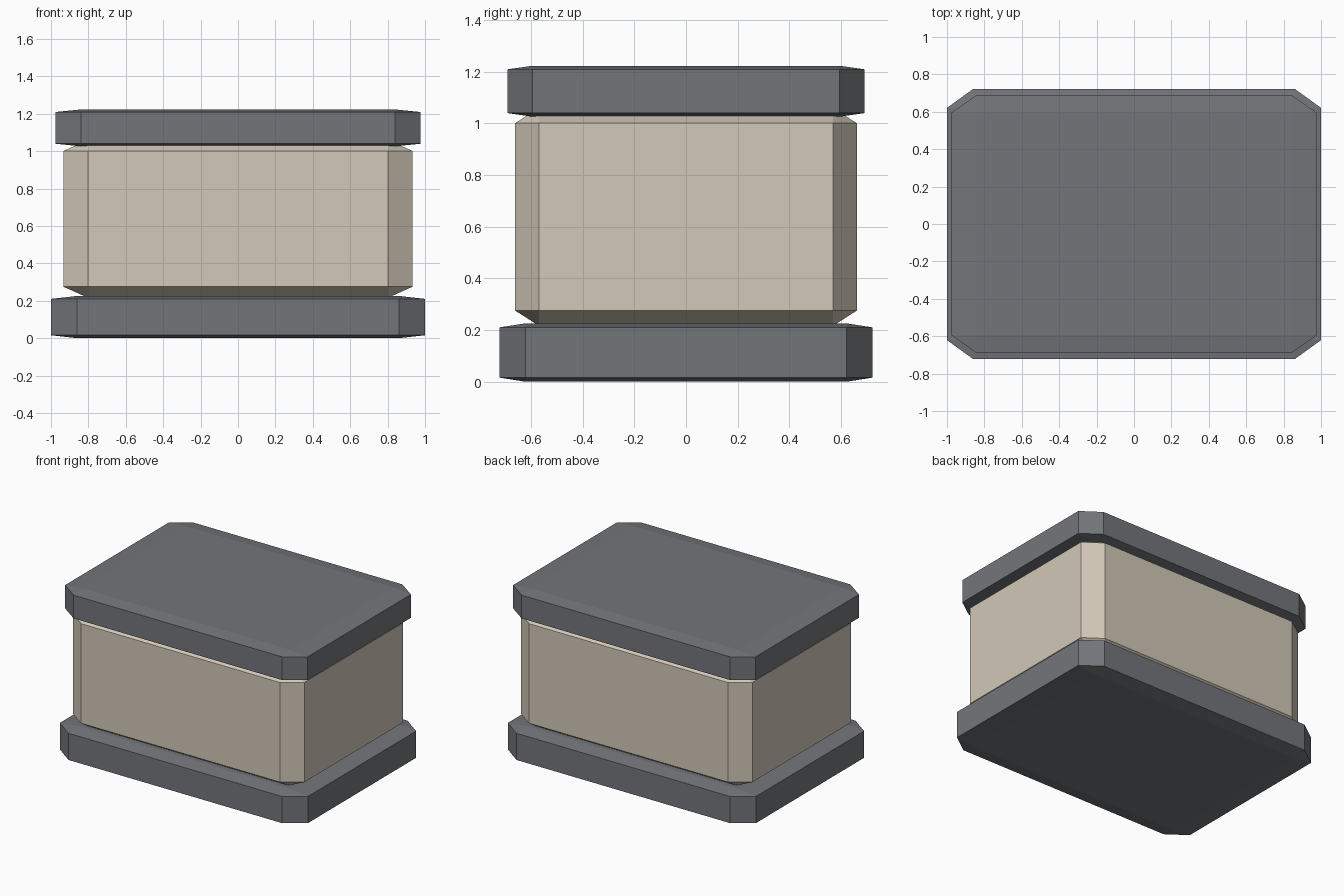
import bpy
import bmesh
from mathutils import Vector

default = bpy.data.objects.get("Cube")
if default:
    bpy.data.objects.remove(default, do_unlink=True)


def make_material(name, rgb):
    mat = bpy.data.materials.new(name)
    mat.use_nodes = True
    color = (*rgb, 1.0)
    mat.diffuse_color = color
    mat.node_tree.nodes["Principled BSDF"].inputs["Base Color"].default_value = color
    return mat


def chamfered_block(name, width, depth, bottom, top, mat):
    """Unit block with chamfered edges, stretched to size so chamfers stretch too."""
    bm = bmesh.new()
    bmesh.ops.create_cube(bm, size=2.0)
    bmesh.ops.bevel(bm, geom=bm.edges[:], offset=0.14, offset_type='OFFSET',
                    segments=1, profile=0.5, affect='EDGES')
    bmesh.ops.scale(bm, verts=bm.verts,
                    vec=Vector((width, depth, top - bottom)) / 2)
    bmesh.ops.translate(bm, verts=bm.verts, vec=(0, 0, (top + bottom) / 2))
    mesh = bpy.data.meshes.new(name)
    bm.to_mesh(mesh)
    bm.free()
    mesh.materials.append(mat)
    obj = bpy.data.objects.new(name, mesh)
    bpy.context.collection.objects.link(obj)
    return obj


slate = make_material("slate_grey", (0.171, 0.181, 0.195))
cream = make_material("warm_cream", (0.645, 0.578, 0.479))

# Plinth, main body and lid stacked upwards
chamfered_block("base_slab", 2.0, 1.444, 0.0, 0.226, slate)
chamfered_block("main_body", 1.866, 1.322, 0.216, 1.06, cream)
chamfered_block("lid_slab", 1.954, 1.382, 1.026, 1.223, slate)
